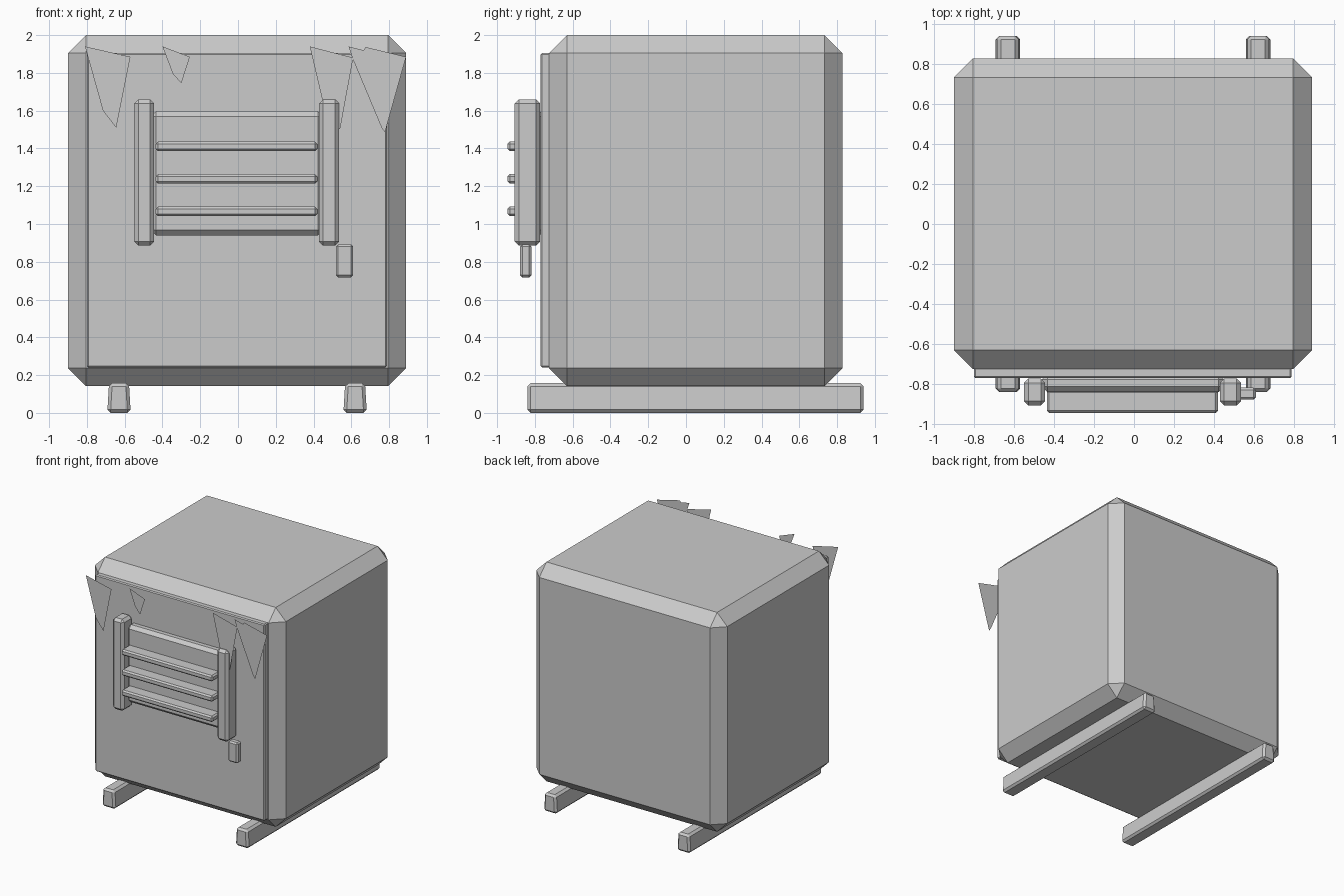
import bpy, bmesh

if "Cube" in bpy.data.objects:
    bpy.data.objects.remove(bpy.data.objects["Cube"])


def box(name, x, y, z, bevel=0.0, taper=1.0):
    """Chamfered box from (min, max) ranges; taper narrows the top in x."""
    bm = bmesh.new()
    bmesh.ops.create_cube(bm, size=1)
    for v in bm.verts:
        s = taper if v.co.z > 0 else 1.0
        v.co.x = (x[0] + x[1]) / 2 + v.co.x * (x[1] - x[0]) * s
        v.co.y = (y[0] + y[1]) / 2 + v.co.y * (y[1] - y[0])
        v.co.z = (z[0] + z[1]) / 2 + v.co.z * (z[1] - z[0])
    if bevel:
        bmesh.ops.bevel(bm, geom=bm.edges[:], offset=bevel, segments=1,
                        affect='EDGES', clamp_overlap=True)
    return finish(name, bm)


def flat(name, points, y):
    """Single flat face in the xz plane, facing the front."""
    bm = bmesh.new()
    face = bm.faces.new([bm.verts.new((px, y, pz)) for px, pz in points])
    face.normal_update()
    if face.normal.y > 0:
        face.normal_flip()
    return finish(name, bm)


def finish(name, bm):
    mesh = bpy.data.meshes.new(name)
    bm.to_mesh(mesh)
    bm.free()
    obj = bpy.data.objects.new(name, mesh)
    bpy.context.collection.objects.link(obj)
    return obj


# Main crate body and raised front panel
box("body", (-0.9, 0.89), (-0.725, 0.828), (0.142, 2.0), 0.095)
box("front_panel", (-0.8, 0.788), (-0.77, -0.66), (0.24, 1.905), 0.008)

# Floor runners
for side, cx in (("left", -0.63), ("right", 0.62)):
    box("runner_" + side, (cx - 0.062, cx + 0.062), (-0.84, 0.94),
        (0.0, 0.157), 0.017, 0.85)

# Vent: backing plate, side posts and slats
box("vent_plate", (-0.46, 0.45), (-0.84, -0.75), (0.94, 1.597), 0.027)
for side, cx in (("left", -0.497), ("right", 0.482)):
    box("vent_post_" + side, (cx - 0.053, cx + 0.053), (-0.907, -0.772),
        (0.885, 1.66), 0.022)
for i, cz in enumerate((1.067, 1.239, 1.411)):
    box(f"vent_slat_{i + 1}", (-0.436, 0.42), (-0.945, -0.83),
        (cz - 0.025, cz + 0.025), 0.012)

# Small latch below the right post
box("latch", (0.518, 0.61), (-0.878, -0.818), (0.717, 0.892), 0.012)

# Triangular sign on the panel
flat("warning_sign", [(-0.25, 0.51), (0.24, 0.51), (-0.007, 0.93)], -0.773)

# Flat icicles hanging in front of the top edge
icicles = [
    [(-0.81, 1.94), (-0.57, 1.885), (-0.645, 1.51), (-0.715, 1.60)],
    [(-0.40, 1.94), (-0.255, 1.885), (-0.30, 1.745), (-0.345, 1.795)],
    [(0.38, 1.94), (0.61, 1.88), (0.54, 1.50), (0.46, 1.60)],
    [(0.585, 1.94), (0.665, 1.92), (0.675, 1.937), (0.89, 1.885),
     (0.778, 1.485), (0.76, 1.51), (0.61, 1.868)],
]
for i, pts in enumerate(icicles):
    flat(f"icicle_{i + 1}", pts, -0.88 - 0.002 * (i % 2))
